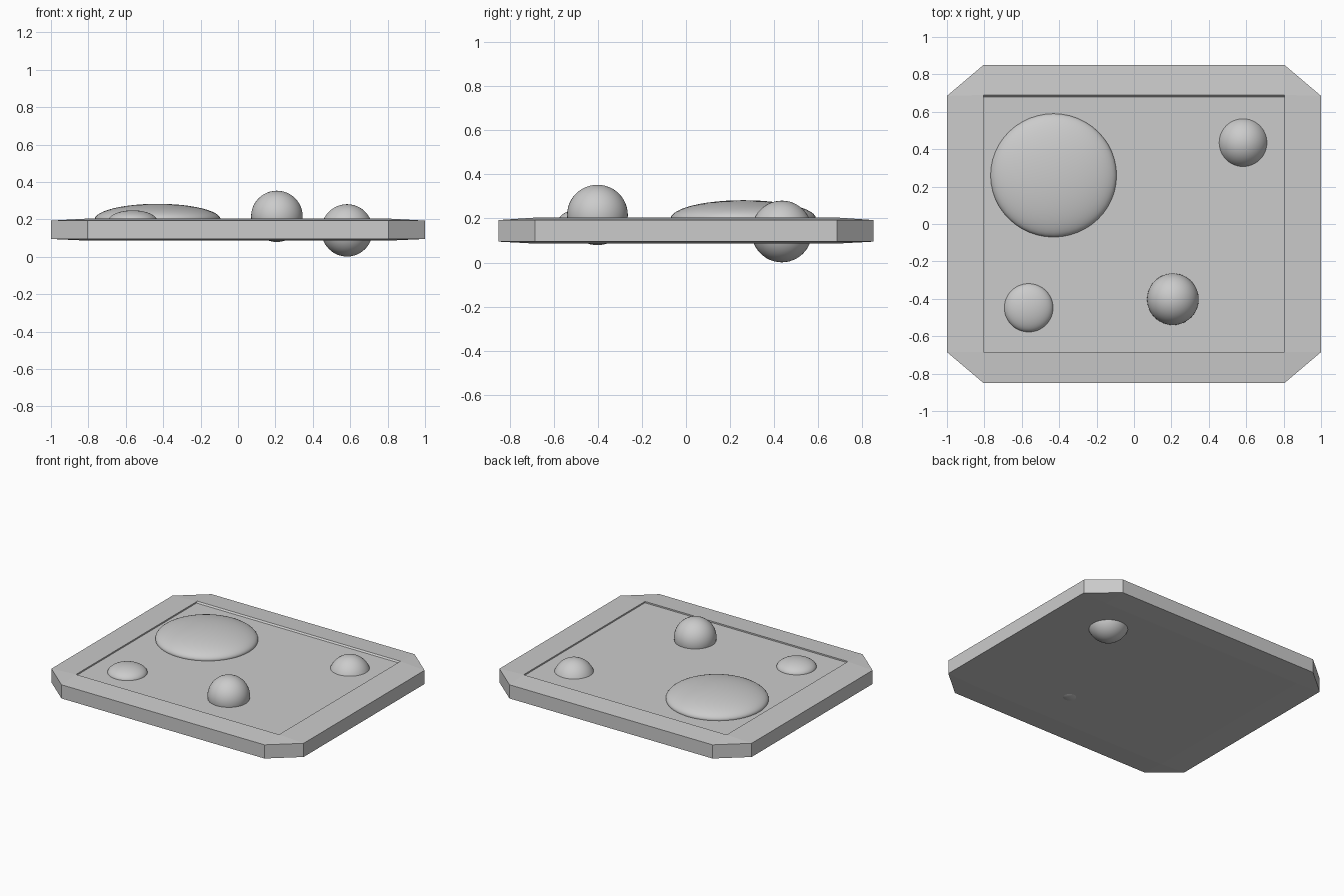
import bpy, bmesh

if "Cube" in bpy.data.objects:
    bpy.data.objects.remove(bpy.data.objects["Cube"])


def ring(bm, ax, bx, ay, by, z, shift=0.0):
    """Eight-point loop: half sizes bx, by with corners cut back to ax, ay."""
    pts = [(ax, -by), (bx, -ay), (bx, ay), (ax, by),
           (-ax, by), (-bx, ay), (-bx, -ay), (-ax, -by)]
    return [bm.verts.new((x, y + (shift if y > 0 else 0), z)) for x, y in pts]


# Tray: clipped-corner slab, sloped rim, shallow rectangular recess on top
bm = bmesh.new()
W, D = 0.805, 0.685
rings = [
    ring(bm, W, W, D, D, 0.086),
    ring(bm, W, 1.0, D, 0.85, 0.095),
    ring(bm, W, 1.0, D, 0.85, 0.193),
    ring(bm, W, W, D, D, 0.204, 0.005),
    ring(bm, W, W, D, D, 0.194, -0.005),
]
for lo, hi in zip(rings, rings[1:]):
    for i in range(8):
        j = (i + 1) % 8
        bm.faces.new((lo[i], lo[j], hi[j], hi[i]))
bm.faces.new(rings[0][::-1])
bm.faces.new(rings[-1])
bmesh.ops.remove_doubles(bm, verts=bm.verts, dist=1e-4)
bmesh.ops.recalc_face_normals(bm, faces=bm.faces)
me = bpy.data.meshes.new("tray")
bm.to_mesh(me)
bm.free()
bpy.context.collection.objects.link(bpy.data.objects.new("tray", me))


def blob(name, loc, radii):
    bpy.ops.mesh.primitive_uv_sphere_add(segments=48, ring_count=24, location=loc)
    ob = bpy.context.object
    ob.name = name
    ob.scale = radii
    bpy.ops.object.shade_smooth()


# Rounded lumps resting in the tray
blob("large_dome", (-0.43, 0.26, 0.199), (0.337, 0.33, 0.084))
blob("small_dome", (-0.563, -0.448, 0.19), (0.131, 0.13, 0.058))
blob("tall_ball", (0.208, -0.402, 0.216), (0.138, 0.138, 0.137))
blob("sunken_ball", (0.583, 0.435, 0.141), (0.138, 0.138, 0.14))
